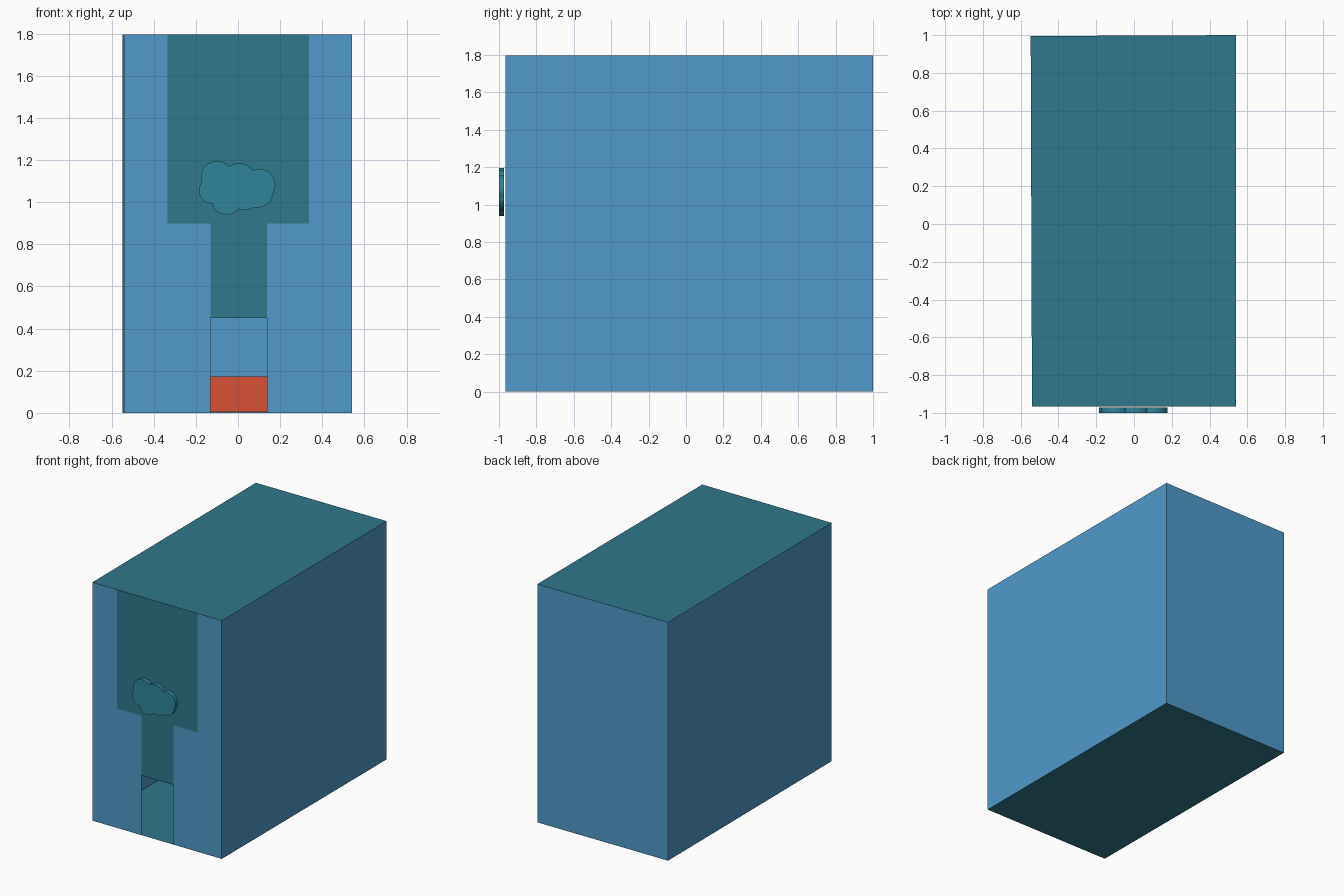
import bpy, bmesh
from math import sin, cos, pi, sqrt

if "Cube" in bpy.data.objects:
    bpy.data.objects.remove(bpy.data.objects["Cube"])


def material(name, rgb):
    m = bpy.data.materials.new(name)
    m.diffuse_color = (*rgb, 1)
    m.use_nodes = True
    m.node_tree.nodes["Principled BSDF"].inputs["Base Color"].default_value = m.diffuse_color
    return m


blue = material("blue", (0.08, 0.32, 0.59))
teal = material("teal", (0.028, 0.188, 0.258))
cloud_teal = material("cloud_teal", (0.028, 0.235, 0.33))
red = material("red", (0.69, 0.08, 0.035))


def add(name, bm, mats):
    me = bpy.data.meshes.new(name)
    bm.to_mesh(me)
    bm.free()
    for m in mats:
        me.materials.append(m)
    ob = bpy.data.objects.new(name, me)
    bpy.context.collection.objects.link(ob)
    return ob


def sheet(name, points, mat):
    bm = bmesh.new()
    bm.faces.new([bm.verts.new(p) for p in points])
    return add(name, bm, [mat])


# Slightly skewed footprint: front left, front right, back right, back left
H, FRONT = 1.797, -0.965
plan = [(-0.54, FRONT), (0.54, FRONT), (0.54, 1.0), (-0.547, 0.995)]


# Thin walls, floor and roof around a hollow interior
for name, i in (("right_wall", 1), ("back_wall", 2), ("left_wall", 3)):
    a, b = plan[i], plan[(i + 1) % 4]
    sheet(name, [(*a, 0), (*b, 0), (*b, H), (*a, H)], blue)
sheet("floor", [(*p, 0) for p in reversed(plan)], teal)
sheet("roof", [(*p, H) for p in plan], teal)

# Front wall with a doorway and a stepped teal panel flush in it
bm = bmesh.new()
xs = [-0.54, -0.335, -0.13, 0.138, 0.338, 0.54]
zs = [0, 0.45, 0.9, H]
grid = [[bm.verts.new((x, FRONT, z)) for x in xs] for z in zs]
for r in range(3):
    for c in range(5):
        if (r, c) == (0, 2):
            continue
        f = bm.faces.new((grid[r][c], grid[r][c + 1], grid[r + 1][c + 1], grid[r + 1][c]))
        f.material_index = int((r == 1 and c == 2) or (r == 2 and 1 <= c <= 3))
add("front_wall", bm, [blue, teal])

# Cloud plaque: outer outline of overlapping round lobes (x, z, radius)
lobes = [(-0.10, 1.12, 0.075), (0.005, 1.107, 0.078), (0.10, 1.08, 0.077),
         (-0.12, 1.057, 0.065), (-0.055, 1.01, 0.07), (0.03, 1.03, 0.068),
         (0.09, 1.05, 0.076)]
CX, CZ = 0.0, 1.07
bm = bmesh.new()
ring = []
for k in range(120):
    dx, dz = cos(2 * pi * k / 120), sin(2 * pi * k / 120)
    far = 0
    for x, z, r in lobes:
        along = (x - CX) * dx + (z - CZ) * dz
        h = r * r - ((x - CX) * dz - (z - CZ) * dx) ** 2
        if h > 0:
            far = max(far, along + sqrt(h))
    ring.append(bm.verts.new((CX + far * dx, -1.0, CZ + far * dz)))
face = bm.faces.new(ring)
out = bmesh.ops.extrude_face_region(bm, geom=[face])
for v in out["geom"]:
    if isinstance(v, bmesh.types.BMVert):
        v.co.y = -0.972
bmesh.ops.recalc_face_normals(bm, faces=bm.faces)
add("cloud_plaque", bm, [cloud_teal])

# Low red block inside, seen through the doorway
bm = bmesh.new()
bmesh.ops.create_cube(bm, size=1)
for v in bm.verts:
    v.co.x *= 0.6
    v.co.y = 0.5 + v.co.y * 0.7
    v.co.z = 0.004 + (v.co.z + 0.5) * 0.168
add("red_block", bm, [red])
